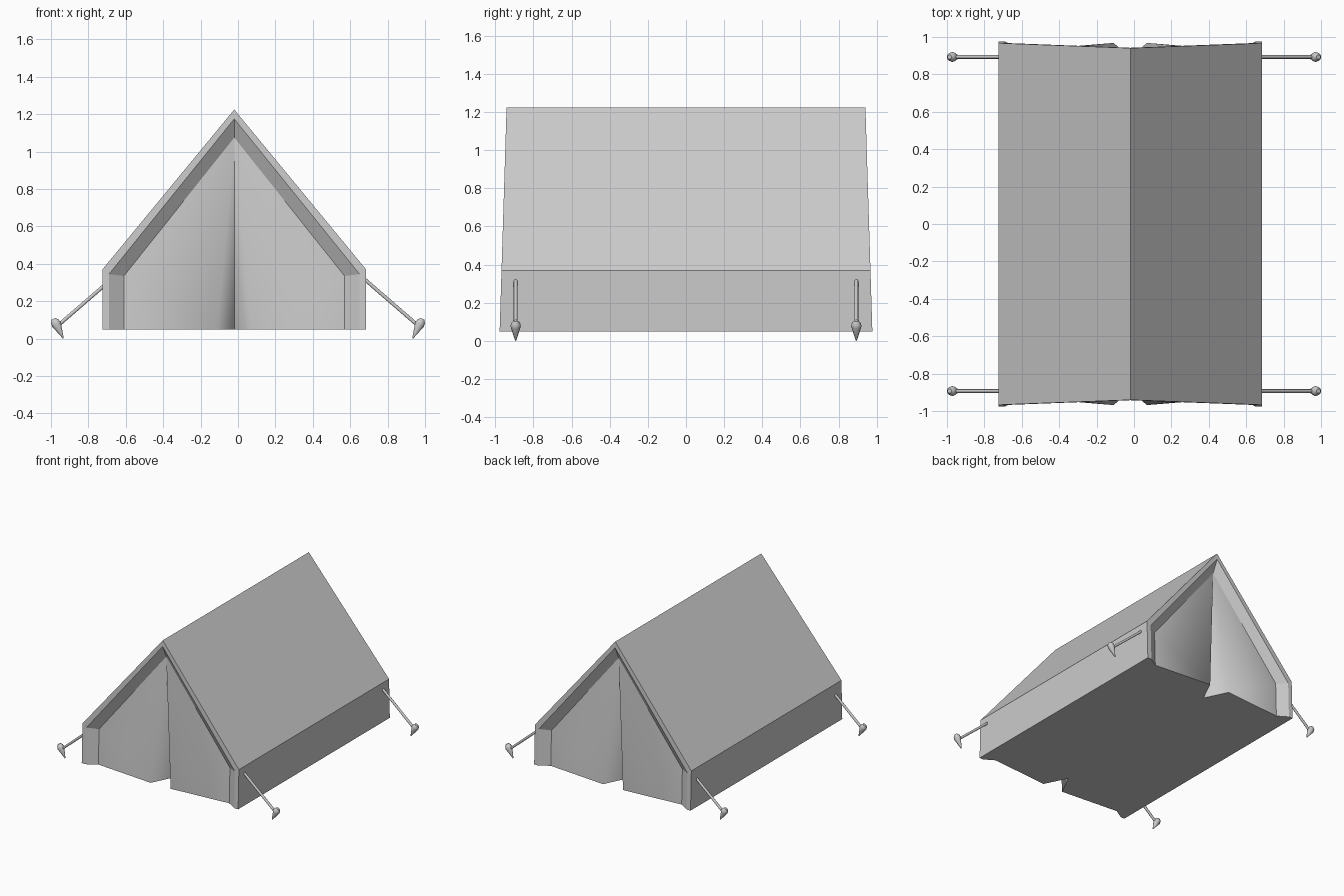
import bpy, bmesh
from mathutils import Vector

if "Cube" in bpy.data.objects:
    bpy.data.objects.remove(bpy.data.objects["Cube"])

CX = -0.02          # tent centre line
FLOOR = 0.05

def make(name, polys, smooth=None):
    """Mesh object from a list of polygons, welded together."""
    bm = bmesh.new()
    for p in polys:
        bm.faces.new([bm.verts.new(v) for v in p])
    bmesh.ops.remove_doubles(bm, verts=bm.verts, dist=1e-4)
    bmesh.ops.recalc_face_normals(bm, faces=bm.faces)
    me = bpy.data.meshes.new(name)
    bm.to_mesh(me)
    bm.free()
    ob = bpy.data.objects.new(name, me)
    bpy.context.collection.objects.link(ob)
    if smooth:
        bpy.ops.object.select_all(action='DESELECT')
        ob.select_set(True)
        bpy.context.view_layer.objects.active = ob
        bpy.ops.object.shade_smooth_by_angle(angle=smooth)
    return ob

def end_y(z):
    return 0.977 - 0.031 * (z - FLOOR)

def ring(wall, eave, apex, side, inset=0.0):
    """Five-point tent profile at the front (-1) or back (1) end."""
    pts = [(-wall, FLOOR), (-wall, eave), (0, apex), (wall, eave), (wall, FLOOR)]
    return [Vector((CX + x, side * (end_y(z) - inset), z)) for x, z in pts]

def bridge(a, b):
    return [[a[i], a[i + 1], b[i + 1], b[i]] for i in range(len(a) - 1)]

# canvas shell, end rims, door flaps and floor as one closed skin
outer = {s: ring(0.705, 0.37, 1.225, s) for s in (-1, 1)}
polys = bridge(outer[-1], outer[1])
flap_polys = []
outline = {}
for s in (-1, 1):
    rim = ring(0.67, 0.345, 1.175, s)
    reveal = ring(0.59, 0.335, 1.075, s, 0.05)
    polys += bridge(outer[s], rim) + bridge(rim, reveal)
    apex = reveal[2]
    notch = Vector((CX, s * 0.785, FLOOR))
    tips = [Vector((CX + d * 0.09, s * 0.968, FLOOR)) for d in (-1, 1)]
    for tip, low, eave in ((tips[0], reveal[0], reveal[1]),
                           (tips[1], reveal[4], reveal[3])):
        flap_polys += [[low, eave, tip], [eave, apex, tip], [tip, apex, notch]]
    outline[s] = [outer[s][0], rim[0], reveal[0], tips[0], notch,
                  tips[1], reveal[4], rim[4], outer[s][4]]
polys.append(outline[-1] + outline[1][::-1])
make("tent_canvas", polys)
make("door_flaps", flap_polys, 1.25)

def tube(rings, n=10):
    """Round solid through (centre, radius) stations lying along one axis."""
    d = (rings[-1][0] - rings[0][0]).normalized()
    q = d.to_track_quat('Z', 'Y')
    from math import cos, sin, tau
    loops = [[c + q @ Vector((r * cos(tau * i / n), r * sin(tau * i / n), 0))
              for i in range(n)] for c, r in rings]
    out = [loops[0], loops[-1]]
    for a, b in zip(loops, loops[1:]):
        out += [[a[i], a[(i + 1) % n], b[(i + 1) % n], b[i]] for i in range(n)]
    return out

# guy ropes and ground pegs at the four corners
for sx, side in ((-1, "left"), (1, "right")):
    for sy, end in ((-1, "front"), (1, "back")):
        P = lambda x, z: Vector((sx * x, sy * 0.893, z))
        make(f"rope_{end}_{side}",
             tube([(P(0.675, 0.319), 0.01), (P(0.965, 0.068), 0.01)]), 0.8)
        make(f"peg_{end}_{side}",
             tube([(P(0.934, 0.002), 0.003), (P(0.971, 0.076), 0.027),
                   (P(0.979, 0.092), 0.024), (P(0.986, 0.106), 0.012)]), 0.8)
